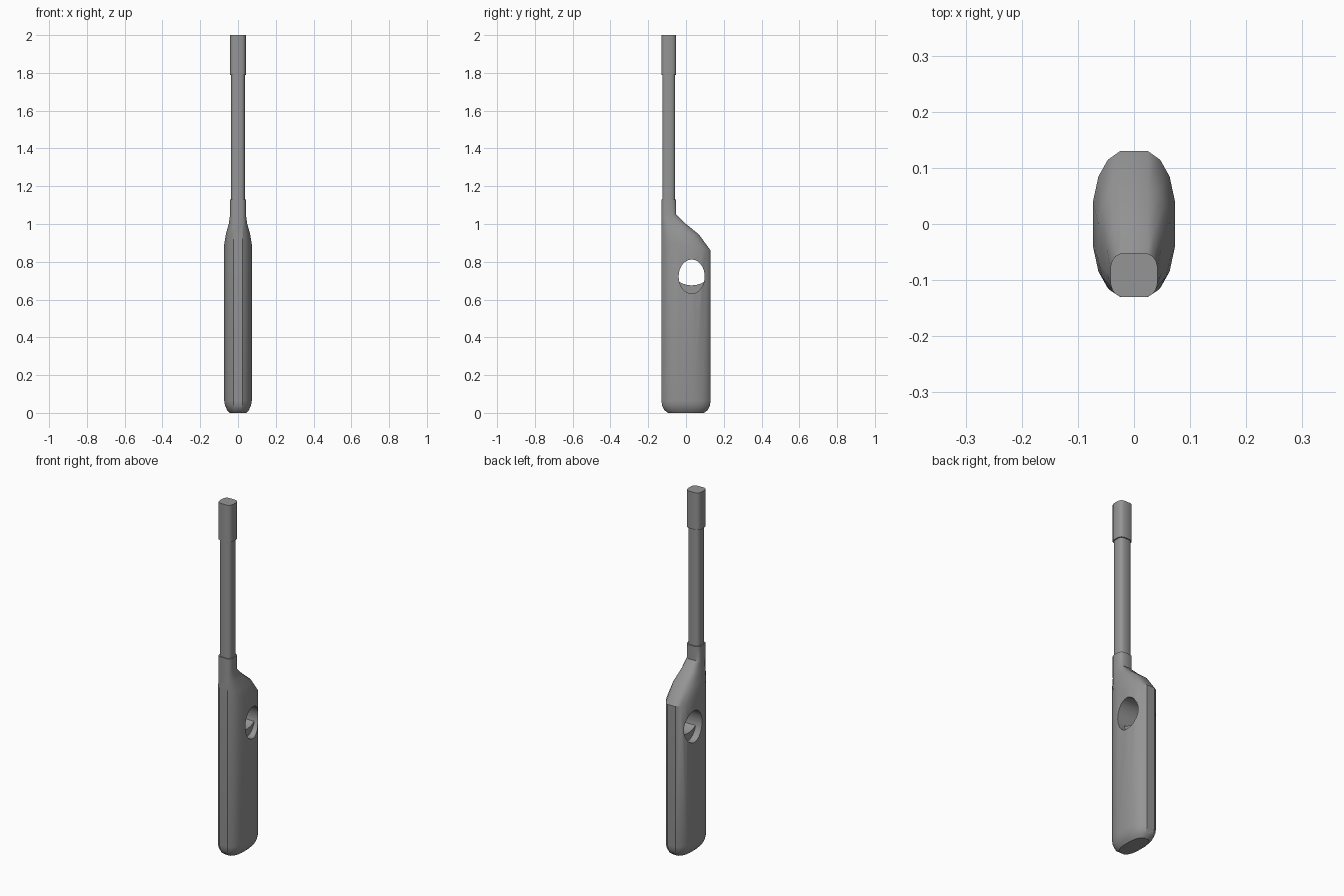
import bpy, bmesh, math

if "Cube" in bpy.data.objects:
    bpy.data.objects.remove(bpy.data.objects["Cube"])

grey = bpy.data.materials.new("mid grey")
grey.use_nodes = True
grey.diffuse_color = (0.3, 0.3, 0.3, 1)
grey.node_tree.nodes["Principled BSDF"].inputs["Base Color"].default_value = (0.3, 0.3, 0.3, 1)

# Quarter outlines, normalised to half width and half depth
BODY = [(1, 0.31), (0.87, 0.65), (0.64, 0.88), (0.34, 1)]
NECK = [(1, 0.38), (0.93, 0.65), (0.8, 0.86), (0.55, 1)]


def section(blend):
    """Full closed outline between the body shape and the neck shape."""
    q = [(a + (c - a) * blend, b + (d - b) * blend) for (a, b), (c, d) in zip(BODY, NECK)]
    half = q + [(-x, y) for x, y in reversed(q)]
    return half + [(-x, -y) for x, y in half]


def smooth(obj):
    bpy.ops.object.select_all(action="DESELECT")
    obj.select_set(True)
    bpy.context.view_layer.objects.active = obj
    bpy.ops.object.shade_smooth_by_angle(angle=math.radians(32))


def loft(name, rings):
    """Each ring: half width, front y, back y, front z, back z, shape blend."""
    bm = bmesh.new()
    loops = []
    for w, y0, y1, z0, z1, blend in rings:
        loop = []
        for x, y in section(blend):
            t = (y + 1) / 2
            loop.append(bm.verts.new((x * w, y0 + (y1 - y0) * t, z0 + (z1 - z0) * t)))
        loops.append(loop)
    n = len(loops[0])
    for a, b in zip(loops, loops[1:]):
        for i in range(n):
            j = (i + 1) % n
            bm.faces.new((a[i], a[j], b[j], b[i]))
    bm.faces.new(loops[0][::-1])
    bm.faces.new(loops[-1])
    bmesh.ops.recalc_face_normals(bm, faces=bm.faces)
    mesh = bpy.data.meshes.new(name)
    bm.to_mesh(mesh)
    bm.free()
    obj = bpy.data.objects.new(name, mesh)
    bpy.context.collection.objects.link(obj)
    mesh.materials.append(grey)
    return obj


def straight(name, w, y0, y1, z0, z1):
    obj = loft(name, [(w, y0, y1, z, z, 1) for z in (z0, z1)])
    smooth(obj)
    return obj


def oval_prism(name, y, z, ry, rz, depth):
    bpy.ops.mesh.primitive_cylinder_add(vertices=32, radius=1, depth=depth,
                                        location=(0, y, z), rotation=(0, math.pi / 2, 0))
    obj = bpy.context.object
    obj.name = name
    obj.scale = (rz, ry, 1)
    obj.data.materials.append(grey)
    return obj


def cut(obj, cutter):
    cutter.hide_render = True
    mod = obj.modifiers.new("cut", "BOOLEAN")
    mod.operation = "DIFFERENCE"
    mod.solver = "EXACT"
    mod.object = cutter
    bpy.context.view_layer.objects.active = obj
    bpy.ops.object.modifier_apply(modifier=mod.name)
    bpy.data.objects.remove(cutter)


# Handle with rounded foot and sloping shoulder
handle = loft("handle", [
    (0.045, -0.095, 0.095, 0, 0, 0),
    (0.058, -0.115, 0.115, 0.015, 0.015, 0),
    (0.069, -0.127, 0.127, 0.04, 0.04, 0),
    (0.073, -0.13, 0.13, 0.065, 0.065, 0),
    (0.073, -0.13, 0.13, 0.91, 0.86, 0),
    (0.064, -0.13, 0.068, 0.95, 0.945, 0.2),
    (0.049, -0.13, 0.0, 1.0, 1.0, 0.6),
    (0.042, -0.13, -0.052, 1.05, 1.05, 1),
    (0.042, -0.13, -0.052, 1.13, 1.13, 1),
])
cut(handle, oval_prism("finger_hole_cutter", 0.03, 0.722, 0.069, 0.09, 0.4))
smooth(handle)

# Trigger with a scooped top, resting in the bottom of the finger hole
trigger = oval_prism("trigger", 0.03, 0.722, 0.069, 0.09, 0.07)
cut(trigger, oval_prism("trigger_scoop_cutter", 0.03, 0.79, 0.12, 0.115, 0.4))
smooth(trigger)

# Barrel and its tip
straight("barrel", 0.036, -0.125, -0.058, 1.1, 1.8)
straight("barrel_tip", 0.042, -0.13, -0.052, 1.79, 2.0)
